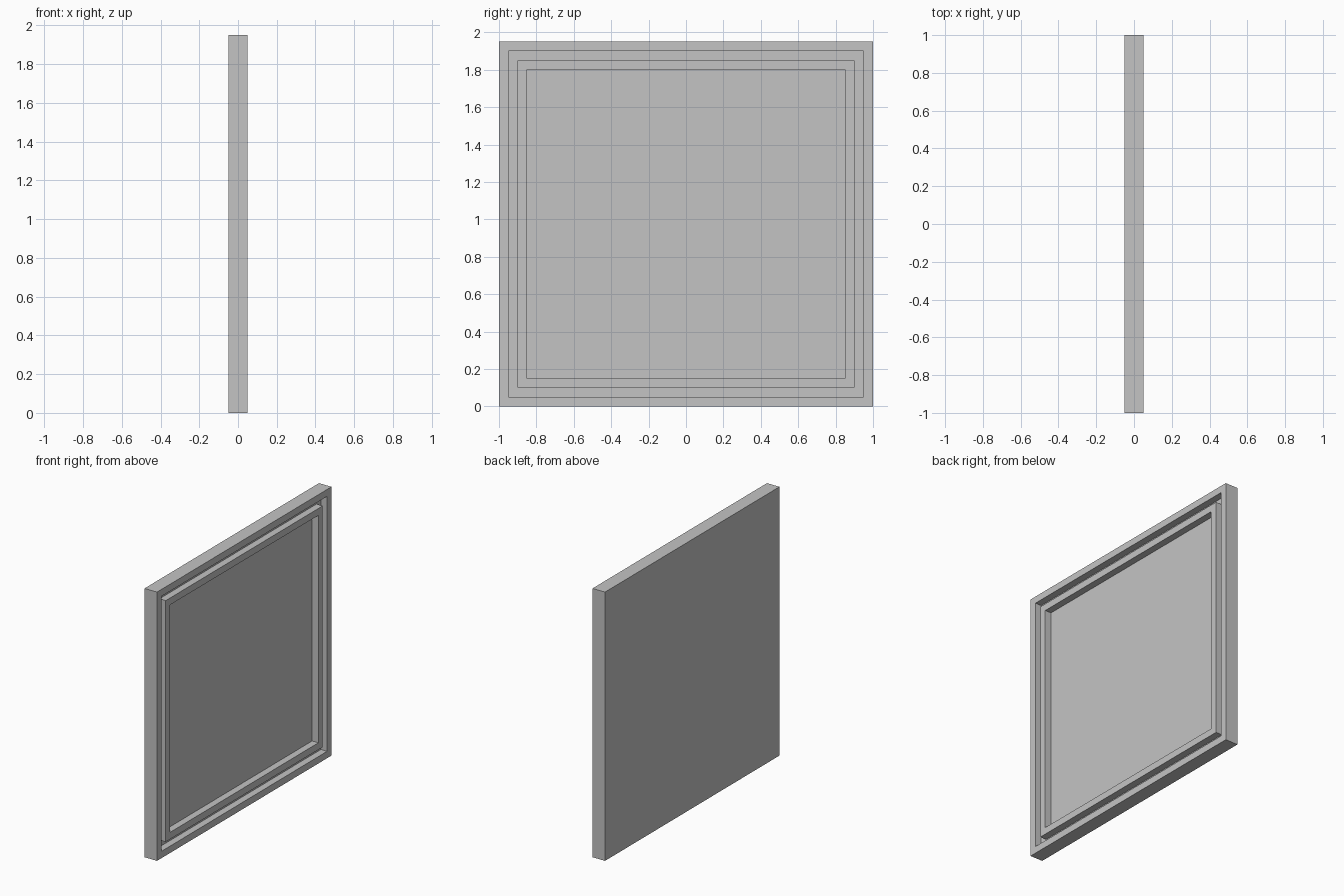
import bpy
import bmesh

cube = bpy.data.objects.get("Cube")
if cube:
    bpy.data.objects.remove(cube, do_unlink=True)

WIDTH, HEIGHT = 2.0, 1.95
BACK, FLOOR, FACE = -0.05, 0.0, 0.05
STEP = 0.05

grey = bpy.data.materials.new("light_grey")
grey.use_nodes = True
color = (0.55, 0.55, 0.55, 1)
grey.diffuse_color = color
grey.node_tree.nodes["Principled BSDF"].inputs["Base Color"].default_value = color


def rectangle(bm, inset, x):
    """Loop of four corners, inset from the outer edge, at depth x."""
    y, low, high = WIDTH / 2 - inset, inset, HEIGHT - inset
    corners = [(-y, low), (y, low), (y, high), (-y, high)]
    return [bm.verts.new((x, a, b)) for a, b in corners]


# Stepped section from the back edge, over the rim, groove and inner ring
section = [(0, BACK), (0, FACE), (STEP, FACE), (STEP, FLOOR),
           (2 * STEP, FLOOR), (2 * STEP, FACE),
           (3 * STEP, FACE), (3 * STEP, FLOOR)]

bm = bmesh.new()
loops = [rectangle(bm, inset, x) for inset, x in section]
for a, b in zip(loops, loops[1:]):
    for i in range(4):
        j = (i + 1) % 4
        bm.faces.new((a[i], a[j], b[j], b[i]))

# Plain back and recessed centre panel
bm.faces.new(reversed(loops[0]))
bm.faces.new(loops[-1])
bmesh.ops.recalc_face_normals(bm, faces=bm.faces)

mesh = bpy.data.meshes.new("framed_panel")
bm.to_mesh(mesh)
bm.free()
mesh.materials.append(grey)
panel = bpy.data.objects.new("framed_panel", mesh)
bpy.context.collection.objects.link(panel)
